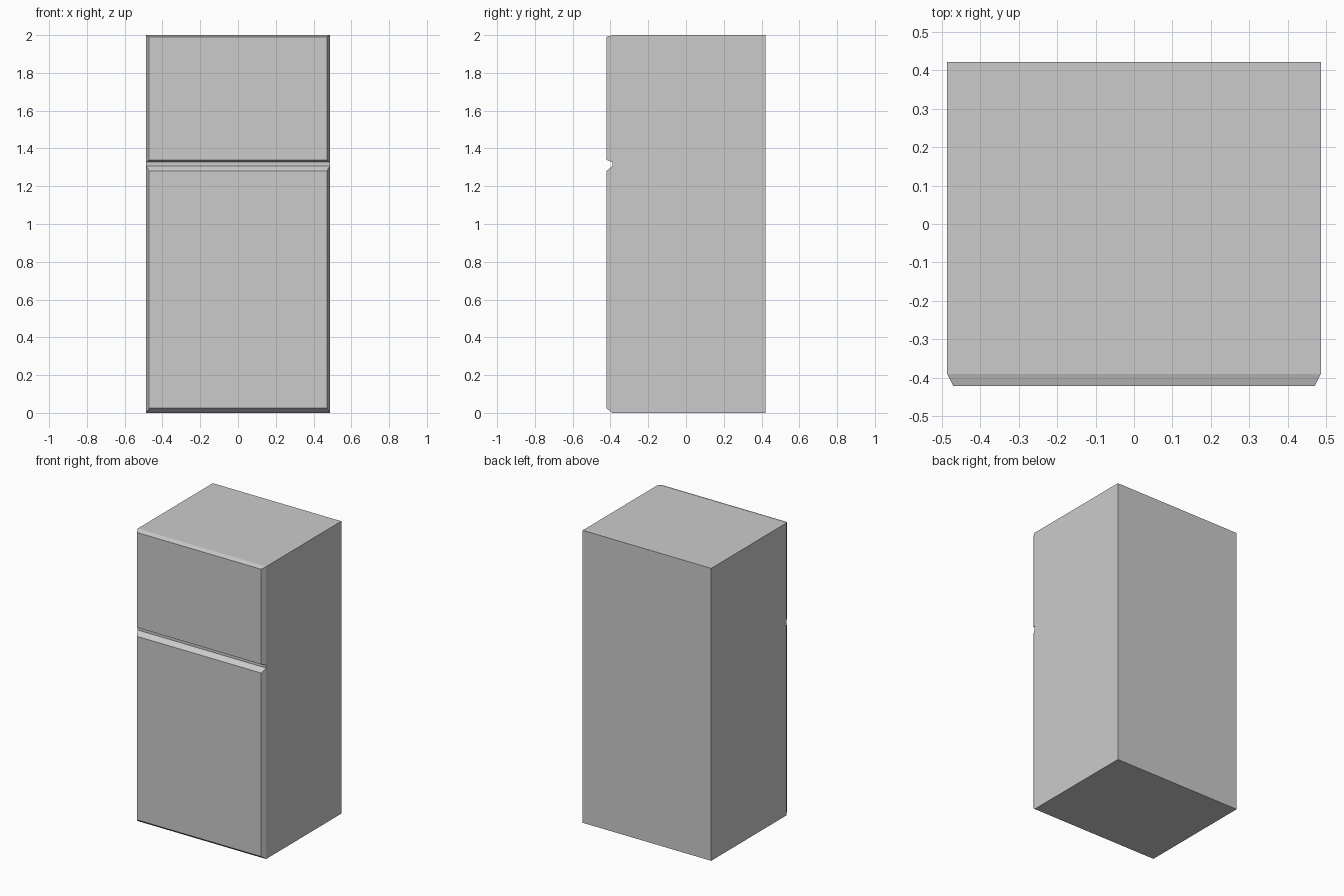
import bpy, bmesh
from mathutils import Vector

if "Cube" in bpy.data.objects:
    bpy.data.objects.remove(bpy.data.objects["Cube"])

HALF_W, BACK, SEAM, FRONT, HEIGHT = 0.486, 0.422, -0.39, -0.422, 2.0
FRONT_HALF_W = 0.47
GAP_LOW, GAP_HIGH = 1.306, 1.327

bm = bmesh.new()

# Cabinet block, back of the doors to the rear wall
bmesh.ops.create_cube(bm, size=1)
for v in bm.verts:
    v.co = Vector((v.co.x * 2 * HALF_W,
                   BACK if v.co.y > 0 else SEAM,
                   HEIGHT if v.co.z > 0 else 0))

# Cut the seam between the two doors
for z in (GAP_LOW, GAP_HIGH):
    bmesh.ops.bisect_plane(bm, geom=bm.verts[:] + bm.edges[:] + bm.faces[:],
                           plane_co=(0, 0, z), plane_no=(0, 0, 1))


def raise_door(z_inside, front_bottom, front_top):
    """Extrude the front panel holding z_inside into a chamfered door."""
    face = next(f for f in bm.faces
                if all(abs(v.co.y - SEAM) < 1e-5 for v in f.verts)
                and min(v.co.z for v in f.verts) < z_inside < max(v.co.z for v in f.verts))
    door = bmesh.ops.extrude_discrete_faces(bm, faces=[face])["faces"][0]
    for v in door.verts:
        v.co = Vector((FRONT_HALF_W if v.co.x > 0 else -FRONT_HALF_W,
                       FRONT,
                       front_top if v.co.z > z_inside else front_bottom))


raise_door(0.6, 0.025, 1.28)    # fridge door
raise_door(1.7, 1.34, 1.99)     # freezer door

bmesh.ops.recalc_face_normals(bm, faces=bm.faces[:])
mesh = bpy.data.meshes.new("refrigerator")
bm.to_mesh(mesh)
bm.free()
bpy.context.collection.objects.link(bpy.data.objects.new("refrigerator", mesh))
